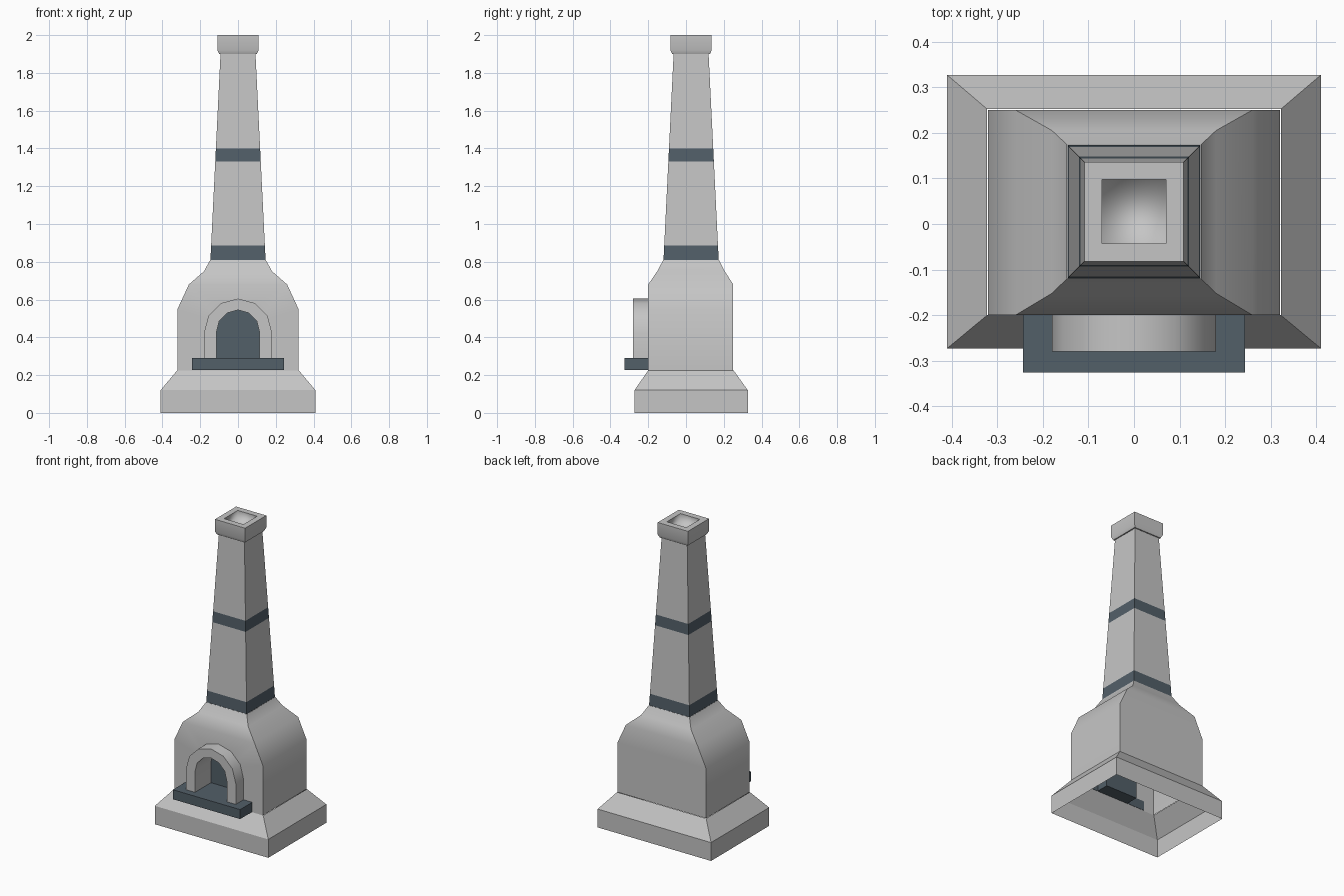
import bpy, bmesh, math

old = bpy.data.objects.get("Cube")
if old:
    bpy.data.objects.remove(old, do_unlink=True)


def material(name, rgb):
    m = bpy.data.materials.new(name)
    m.use_nodes = True
    m.diffuse_color = (*rgb, 1)
    m.node_tree.nodes["Principled BSDF"].inputs["Base Color"].default_value = (*rgb, 1)
    return m


STONE = material("light stone", (0.56, 0.56, 0.56))
SLATE = material("dark slate", (0.085, 0.115, 0.14))
CY = 0.027  # chimney centre in y


def finish(name, bm, mats, angle=37, flip=True):
    bmesh.ops.remove_doubles(bm, verts=bm.verts, dist=0.0005)
    if flip:
        bmesh.ops.recalc_face_normals(bm, faces=bm.faces)
    mesh = bpy.data.meshes.new(name)
    bm.to_mesh(mesh)
    bm.free()
    for m in mats:
        mesh.materials.append(m)
    ob = bpy.data.objects.new(name, mesh)
    bpy.context.collection.objects.link(ob)
    bpy.ops.object.select_all(action='DESELECT')
    ob.select_set(True)
    bpy.context.view_layer.objects.active = ob
    bpy.ops.object.shade_smooth_by_angle(angle=math.radians(angle))
    return ob


def loft(bm, rings):
    """Side walls through rectangular rings (half width, front y, back y, z)."""
    loops = [[bm.verts.new(p) for p in ((-h, a, z), (h, a, z), (h, b, z), (-h, b, z))]
             for h, a, b, z in rings]
    for lo, hi in zip(loops, loops[1:]):
        for i in range(4):
            j = (i + 1) % 4
            bm.faces.new((lo[i], lo[j], hi[j], hi[i]))
    return loops


def square(h, z):
    return (h, CY - h, CY + h, z)


def arch(r, rise, y, bottom=0.29, spring=0.425, n=6):
    pts = [(r, y, bottom)]
    for i in range(n + 1):
        t = math.pi * i / n
        pts.append((r * math.cos(t), y, spring + rise * math.sin(t)))
    return pts + [(-r, y, bottom)]


def bridge(bm, a, b):
    va, vb = [[bm.verts.new(p) for p in pts] for pts in (a, b)]
    for i in range(len(a) - 1):
        bm.faces.new((va[i], va[i + 1], vb[i + 1], vb[i]))


# Hollow plinth with sloped shoulder
bm = bmesh.new()
loft(bm, [(0.41, -0.273, 0.327, 0), (0.41, -0.273, 0.327, 0.12), (0.322, -0.2, 0.252, 0.225)])
finish("plinth", bm, [STONE], 30)

# Body with rounded shoulders; the flat front is rebuilt with an arched opening
bm = bmesh.new()
loft(bm, [(0.32, -0.2, 0.25, 0.225), (0.32, -0.2, 0.25, 0.55), (0.26, -0.2, 0.25, 0.68),
          (0.18, -0.152, 0.205, 0.75), (0.147, -0.12, 0.174, 0.81)])
flat_front = [f for f in bm.faces if all(abs(v.co.y + 0.2) < 0.001 for v in f.verts)]
bmesh.ops.delete(bm, geom=flat_front, context='FACES_ONLY')
outline = [(s * x, -0.2, z) for s, pts in
           ((1, ((0.32, 0.225), (0.32, 0.55), (0.26, 0.68))),
            (-1, ((0.26, 0.68), (0.32, 0.55), (0.32, 0.225)))) for x, z in pts]
edges = []
for loop in (outline, arch(0.115, 0.12, -0.2)):
    vs = [bm.verts.new(p) for p in loop]
    edges += [bm.edges.new((vs[i], vs[(i + 1) % len(vs)])) for i in range(len(vs))]
bmesh.ops.triangle_fill(bm, edges=edges, use_beauty=True, normal=(0, -1, 0))
finish("body", bm, [STONE])

# Arched surround with the tunnel running into the body
bm = bmesh.new()
bridge(bm, arch(0.18, 0.18, -0.2), arch(0.18, 0.18, -0.28))
bridge(bm, arch(0.18, 0.18, -0.28), arch(0.115, 0.12, -0.28))
bridge(bm, arch(0.115, 0.12, -0.28), arch(0.115, 0.12, -0.115))
finish("arch_surround", bm, [STONE])

# Dark firebox back
bm = bmesh.new()
bm.faces.new([bm.verts.new(p) for p in reversed(arch(0.115, 0.12, -0.115))])
back = finish("firebox_back", bm, [SLATE], flip=False)

# Hearth slab, with a narrower floor inside the tunnel
for name, h, y0, y1 in (("hearth_slab", 0.243, -0.325, -0.198),
                        ("firebox_floor", 0.115, -0.2, -0.115)):
    bm = bmesh.new()
    lo, hi = loft(bm, [(h, y0, y1, 0.228), (h, y0, y1, 0.29)])
    bm.faces.new(lo)
    bm.faces.new(hi)
    finish(name, bm, [SLATE], 30)

# Tapered stack with two flush dark bands
bm = bmesh.new()
levels = (0.81, 0.885, 1.33, 1.4, 1.9)
loft(bm, [square(0.146 - 0.049 * (z - 0.81), z) for z in levels])
for f in bm.faces:
    z = f.calc_center_median().z
    f.material_index = int(z < 0.885 or 1.33 < z < 1.4)
finish("chimney_stack", bm, [STONE, SLATE], 30)

# Cap with chamfered underside
bm = bmesh.new()
loft(bm, [square(0.093, 1.9), square(0.1, 1.9), square(0.109, 1.92),
          square(0.109, 2), square(0.07, 2)])
finish("chimney_cap", bm, [STONE], 30)

# Softly shaded flue recess
bm = bmesh.new()
floor, rim = loft(bm, [square(0.07, 1.95), square(0.07, 2)])
bm.faces.new(reversed(floor))
bmesh.ops.reverse_faces(bm, faces=bm.faces)
finish("flue_recess", bm, [STONE], 120, flip=False)
